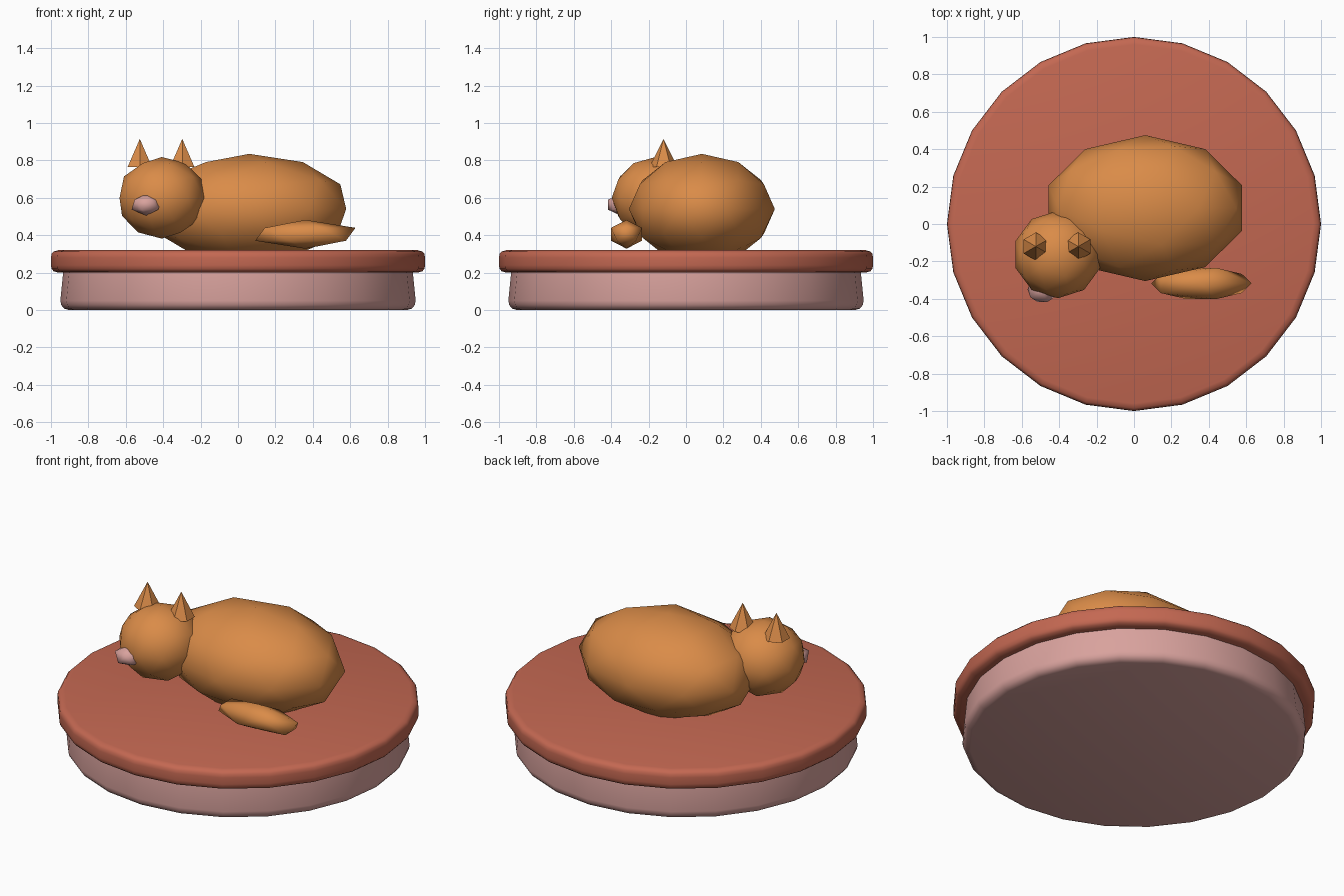
import bpy, bmesh, math

if "Cube" in bpy.data.objects:
    bpy.data.objects.remove(bpy.data.objects["Cube"])


def material(name, rgb):
    m = bpy.data.materials.new(name)
    m.diffuse_color = (*rgb, 1.0)
    m.use_nodes = True
    m.node_tree.nodes["Principled BSDF"].inputs["Base Color"].default_value = m.diffuse_color
    return m


ORANGE = material("orange fur", (0.70, 0.26, 0.065))
TERRACOTTA = material("terracotta cushion", (0.55, 0.138, 0.084))
PINK = material("dusty pink", (0.69, 0.36, 0.337))


def finish(bm, name, mat, smooth_angle=None):
    bmesh.ops.recalc_face_normals(bm, faces=bm.faces)
    me = bpy.data.meshes.new(name)
    bm.to_mesh(me)
    bm.free()
    me.materials.append(mat)
    ob = bpy.data.objects.new(name, me)
    bpy.context.collection.objects.link(ob)
    if smooth_angle is not None:
        bpy.ops.object.select_all(action='DESELECT')
        ob.select_set(True)
        bpy.context.view_layer.objects.active = ob
        bpy.ops.object.shade_smooth_by_angle(angle=math.radians(smooth_angle))
    return ob


def blob(name, center, radii, subdivisions, mat):
    """Low-poly smooth ellipsoid."""
    bm = bmesh.new()
    bmesh.ops.create_icosphere(bm, subdivisions=subdivisions, radius=1.0)
    bmesh.ops.scale(bm, vec=radii, verts=bm.verts)
    bmesh.ops.translate(bm, vec=center, verts=bm.verts)
    return finish(bm, name, mat, 180)


def disc(name, profile, mat, sides=24):
    """Closed disc turned from (radius, height) points, bottom to top."""
    bm = bmesh.new()
    rings = []
    for r, z in profile:
        rings.append([bm.verts.new((r * math.cos(2 * math.pi * i / sides),
                                    r * math.sin(2 * math.pi * i / sides), z))
                      for i in range(sides)])
    for low, high in zip(rings, rings[1:]):
        for i in range(sides):
            j = (i + 1) % sides
            bm.faces.new((low[i], low[j], high[j], high[i]))
    bm.faces.new(rings[0][::-1])
    bm.faces.new(rings[-1])
    return finish(bm, name, mat, 50)


# Round bed: tapered base with a rounded cushion on top
disc("bed_base", [(0.905, 0), (0.93, 0.008), (0.945, 0.027), (0.95, 0.05),
                  (0.934, 0.21)], PINK)
disc("cushion", [(0.96, 0.2), (0.985, 0.207), (0.997, 0.22), (1.0, 0.24),
                 (1.0, 0.28), (0.997, 0.30), (0.985, 0.313), (0.96, 0.32)],
     TERRACOTTA)

# Curled-up animal
blob("body", (0.06, 0.085, 0.54), (0.545, 0.39, 0.295), 2, ORANGE)
blob("head", (-0.407, -0.163, 0.60), (0.238, 0.234, 0.218), 2, ORANGE)
blob("tail", (0.36, -0.318, 0.405), (0.30, 0.097, 0.077), 1, ORANGE)
blob("nose", (-0.49, -0.35, 0.563), (0.088, 0.08, 0.058), 1, PINK)

# Six-sided pointed ears
for side, x in (("left", -0.525), ("right", -0.298)):
    bm = bmesh.new()
    bmesh.ops.create_cone(bm, cap_ends=True, segments=6, radius1=0.075,
                          radius2=0, depth=0.15)
    bmesh.ops.translate(bm, vec=(x, -0.12, 0.84), verts=bm.verts)
    finish(bm, side + "_ear", ORANGE)
